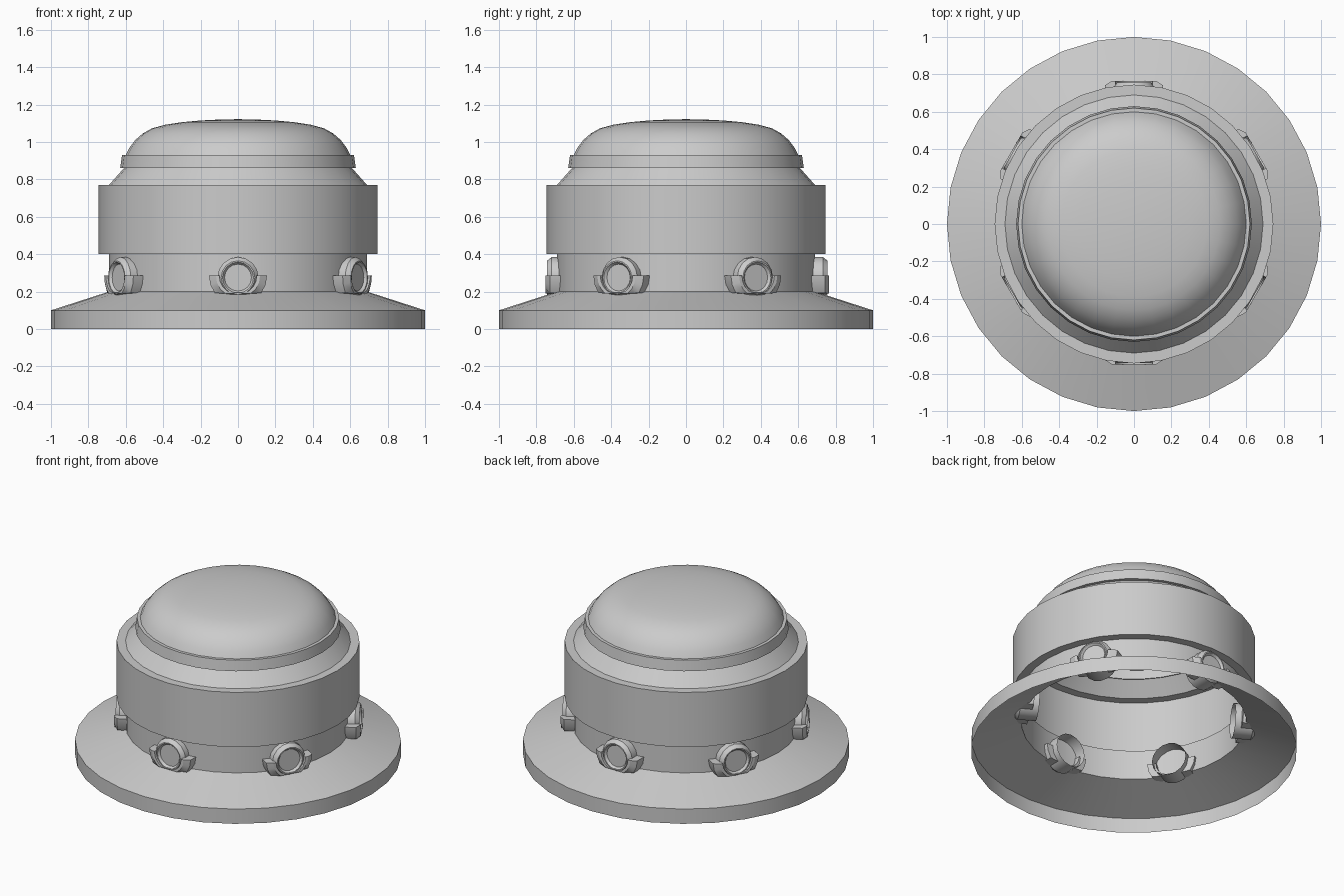
import bpy, bmesh
from math import sin, cos, pi, radians
from mathutils import Matrix

if "Cube" in bpy.data.objects:
    bpy.data.objects.remove(bpy.data.objects["Cube"])


def make_object(name, bm, angle=30, matrix=None):
    bmesh.ops.remove_doubles(bm, verts=bm.verts, dist=1e-5)
    bmesh.ops.recalc_face_normals(bm, faces=bm.faces)
    if matrix is not None:
        bm.transform(matrix)
    mesh = bpy.data.meshes.new(name)
    bm.to_mesh(mesh)
    bm.free()
    obj = bpy.data.objects.new(name, mesh)
    bpy.context.collection.objects.link(obj)
    bpy.ops.object.select_all(action='DESELECT')
    obj.select_set(True)
    bpy.context.view_layer.objects.active = obj
    bpy.ops.object.shade_smooth_by_angle(angle=radians(angle))
    return obj


def lathe(name, profile, sides, matrix=None, angle=30):
    """Spin (radius, height) points around z into an open shell."""
    bm = bmesh.new()
    rings = [[bm.verts.new((r * cos(2 * pi * i / sides), r * sin(2 * pi * i / sides), z))
              for i in range(sides)] if r > 0 else [bm.verts.new((0, 0, z))] * sides
             for r, z in profile]
    for a, b in zip(rings, rings[1:]):
        for i in range(sides):
            j = (i + 1) % sides
            quad = list(dict.fromkeys((a[i], a[j], b[j], b[i])))
            bm.faces.new(quad)
    return make_object(name, bm, angle, matrix)


def collar(name, matrix):
    """Lower half cradle around a lamp, local z pointing outwards, local y up."""
    bm = bmesh.new()
    steps = 10
    rows = []
    for i in range(steps + 1):
        a = pi + pi * i / steps
        ox, oy = 0.155 * cos(a), max(0.155 * sin(a), -0.095) + 0.01
        ix, iy = 0.1 * cos(a), max(0.1 * sin(a), -0.09) + 0.01
        fx, fy = 0.118 * cos(a), max(0.118 * sin(a), -0.095) + 0.01
        rows.append([bm.verts.new(p) for p in
                     ((ox, oy, 0.65), (ox, oy, 0.735), (fx, fy, 0.758),
                      (ix, iy, 0.758), (ix, iy, 0.65))])
    for a, b in zip(rows, rows[1:]):
        for k in range(5):
            bm.faces.new((a[k], a[(k + 1) % 5], b[(k + 1) % 5], b[k]))
    bm.faces.new(rows[0])
    bm.faces.new(rows[-1])
    return make_object(name, bm, 30, matrix)


# Flange, lower wall, wide band and shoulder (open underneath)
lathe("housing", [(1, 0), (1, 0.1), (0.69, 0.2), (0.69, 0.4), (0.745, 0.4),
                  (0.745, 0.77), (0.69, 0.77), (0.61, 0.86)], 32, angle=15)

# Trim ring under the dome
lathe("trim_ring", [(0.605, 0.86), (0.63, 0.86), (0.62, 0.93), (0.6, 0.93)], 32)

# Smooth flattened dome
lathe("dome", [(0.6, 0.93), (0.58, 0.97), (0.55, 1.01), (0.51, 1.045), (0.46, 1.073),
               (0.39, 1.092), (0.3, 1.106), (0.2, 1.115), (0.1, 1.12), (0, 1.122)], 32)

# Six lamps with cradles around the lower wall
for n in range(6):
    spin = Matrix.Rotation(n * pi / 3, 4, 'Z')
    place = (Matrix.Translation((0, 0.007, 0.275)) @ spin
             @ Matrix.Rotation(pi / 2, 4, 'X'))
    lathe(f"lamp_{n + 1}", [(0.11, 0.61), (0.11, 0.725), (0.09, 0.75), (0.083, 0.75),
                            (0.072, 0.735), (0, 0.735)], 16, place)
    collar(f"lamp_cradle_{n + 1}", place)
